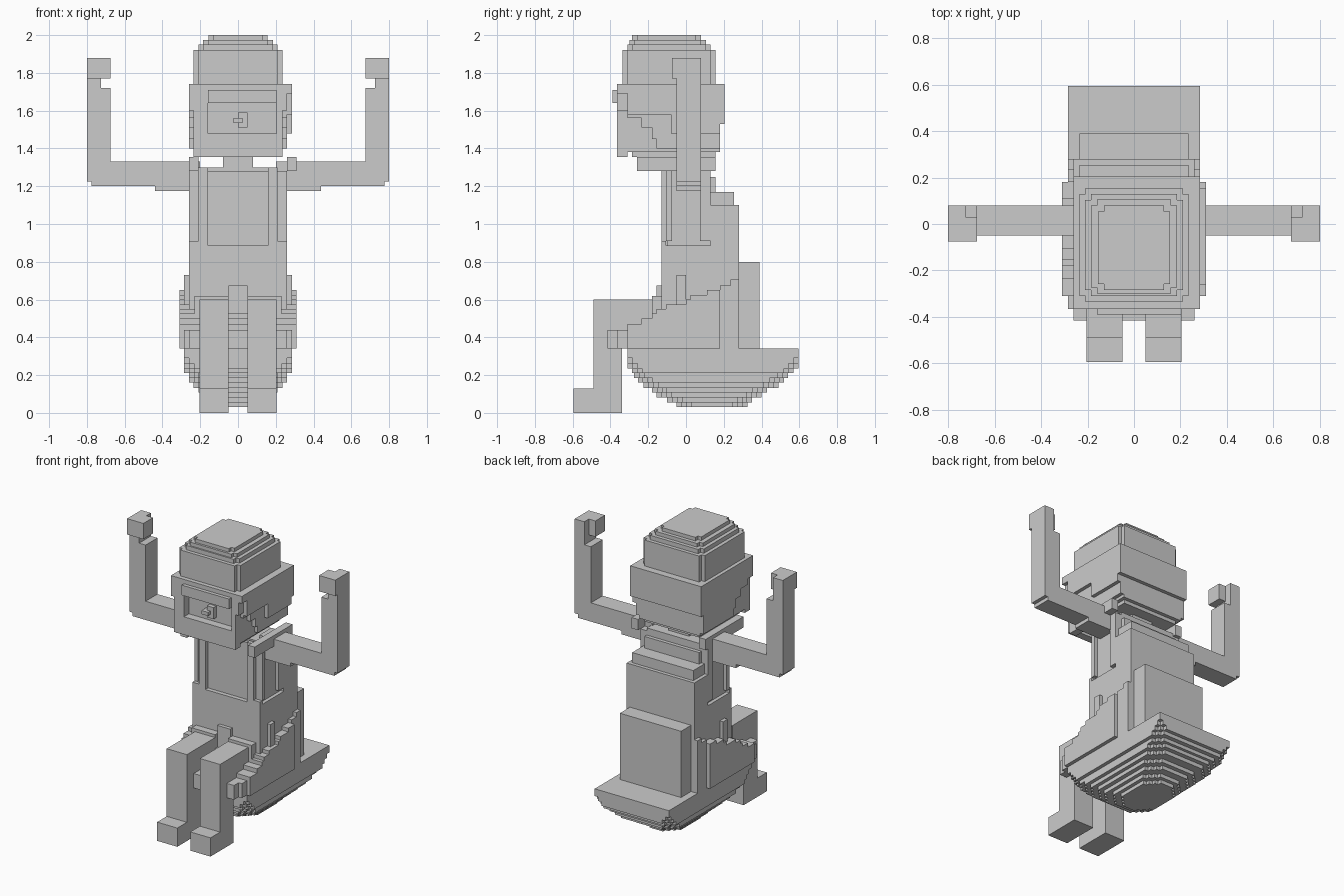
import bpy, bmesh
from mathutils import Matrix, Vector


def blocks(name, boxes, mirror=False):
    """One object made of axis-aligned boxes (x0, x1, y0, y1, z0, z1)."""
    bm = bmesh.new()
    for x0, x1, y0, y1, z0, z1 in boxes:
        sides = [(x0, x1)]
        if mirror:
            sides.append((-x1, -x0))
        for a, b in sides:
            m = Matrix.Translation(Vector(((a + b) / 2, (y0 + y1) / 2, (z0 + z1) / 2)))
            m = m @ Matrix.Diagonal((b - a, y1 - y0, z1 - z0, 1))
            bmesh.ops.create_cube(bm, size=1, matrix=m)
    me = bpy.data.meshes.new(name)
    bm.to_mesh(me)
    bm.free()
    ob = bpy.data.objects.new(name, me)
    bpy.context.collection.objects.link(ob)
    return ob


def slab(x0, x1, y0, y1, z0, z1, steps=0, v=0.026):
    """Boxes forming a slab whose corners are cut in voxel steps."""
    return [(x0 + i * v, x1 - i * v, y0 + (steps - i) * v, y1 - (steps - i) * v, z0, z1)
            for i in range(steps + 1)]


# rounded hull under the seat: (half width, front y, back y, bottom z, corner steps)
hull_rows = [(.285, -.31, .595, .29, 0), (.285, -.31, .595, .262, 1),
             (.285, -.31, .595, .236, 2), (.285, -.285, .57, .21, 2),
             (.26, -.275, .54, .185, 2), (.26, -.255, .52, .16, 3),
             (.235, -.225, .49, .133, 3), (.21, -.18, .43, .107, 3),
             (.18, -.155, .40, .081, 3), (.155, -.10, .35, .055, 3),
             (.13, -.05, .325, .03, 3)]
boxes, top = [], .34
for w, y0, y1, z, n in hull_rows:
    boxes += slab(-w, w, y0, y1, z, top, n)
    top = z
blocks("hull", boxes)

# saddle skirt rising in stairs towards the back: (back y, top z, half width)
boxes, y = [], -.415
for y1, z, w in [(-.365, .44, .26), (-.31, .44, .285), (-.235, .47, .31), (-.18, .50, .31),
                 (-.155, .525, .31), (-.105, .55, .31), (0, .575, .31), (.025, .60, .31),
                 (.11, .625, .31), (.18, .65, .31), (.235, .675, .285), (.28, .705, .285)]:
    boxes.append((-w, w, y, y1, .34, z))
    y = y1
blocks("saddle_skirt", boxes)
blocks("skirt_knob", [(.25, .285, -.05, 0, .55, .73)], True)
blocks("back_board", [(-.235, .235, .28, .39, .34, .80)])

# legs with feet
blocks("leg", [(.05, .205, -.49, -.13, .44, .60),
               (.05, .205, -.49, -.34, 0, .44),
               (.05, .205, -.595, -.49, 0, .13)], True)
blocks("leg_cuff", [(.05, .23, -.18, -.13, .42, .62)], True)
blocks("buckle", [(-.05, .05, -.155, -.13, .45, .675)])

# torso with recessed chest panel and armholes
blocks("torso", [(-.26, .26, -.13, .28, .34, .885),
                 (-.26, .26, .13, .28, .885, 1.10),
                 (-.235, .235, .13, .255, 1.10, 1.17),
                 (-.235, .235, -.10, .13, .885, 1.28),
                 (-.21, .21, .10, .155, 1.17, 1.25)])
blocks("vest_front", [(.16, .21, -.13, -.10, .885, 1.30),
                      (.21, .26, -.13, -.105, .885, .91),
                      (.235, .26, -.105, -.075, .91, 1.28),
                      (.235, .26, .075, .13, .91, 1.28)], True)
blocks("collar", [(-.21, .21, -.08, .13, 1.28, 1.30)])
blocks("neck", [(-.08, .08, -.08, .08, 1.28, 1.38)])
blocks("shoulder_strap", [(-.26, -.21, -.26, .155, 1.28, 1.355),
                          (.26, .31, -.26, .155, 1.28, 1.355)])

# raised arms and fists
blocks("arm", [(.20, .80, -.05, .08, 1.225, 1.33),
               (.20, .775, -.05, .08, 1.20, 1.225),
               (.20, .44, -.05, .08, 1.175, 1.20),
               (.675, .80, -.05, .08, 1.33, 1.72),
               (.725, .80, -.05, .08, 1.72, 1.77)], True)
blocks("fist", [(.675, .80, -.075, .03, 1.77, 1.88),
                (.725, .80, .03, .08, 1.77, 1.88)], True)

# head core, face frame around a recess, and nose
blocks("head", [(-.235, .235, -.31, .18, 1.38, 1.74),
                (-.21, .21, -.285, .155, 1.355, 1.38)])
blocks("face_frame", [(-.235, .235, -.365, -.31, 1.64, 1.74),
                      (-.235, .235, -.365, -.31, 1.355, 1.48),
                      (-.235, -.16, -.365, -.31, 1.48, 1.64),
                      (.205, .235, -.365, -.31, 1.48, 1.64)])
blocks("nose", [(0, .05, -.34, -.31, 1.51, 1.59), (-.025, .025, -.365, -.31, 1.535, 1.56)])

# hair around sides and back, stepping down behind the cheeks
blocks("hair", [(-.26, .285, .10, .205, 1.53, 1.74), (-.235, .26, .10, .18, 1.41, 1.53)]
       + [(a, b, y0, .18, z0, z1)
          for a, b in ((-.26, -.235), (.235, .26))
          for y0, z0, z1 in ((-.365, 1.60, 1.74), (-.31, 1.56, 1.60),
                             (-.235, 1.51, 1.56), (-.18, 1.45, 1.51), (-.155, 1.40, 1.45))]
       + [(.26, .285, -.31, .18, 1.58, 1.74), (.26, .285, -.08, .18, 1.48, 1.58)])
blocks("brim", [(-.26, .285, -.365, .205, 1.69, 1.74), (-.16, .205, -.39, -.365, 1.64, 1.71)])

# domed cap in four tiers
cap = slab(-.235, .235, -.335, .155, 1.74, 1.92, 1)
cap += slab(-.21, .21, -.31, .13, 1.92, 1.95, 1)
cap += slab(-.185, .185, -.30, .105, 1.95, 1.975, 1)
cap += slab(-.155, .155, -.285, .08, 1.975, 2.0, 1)
blocks("cap", cap)
